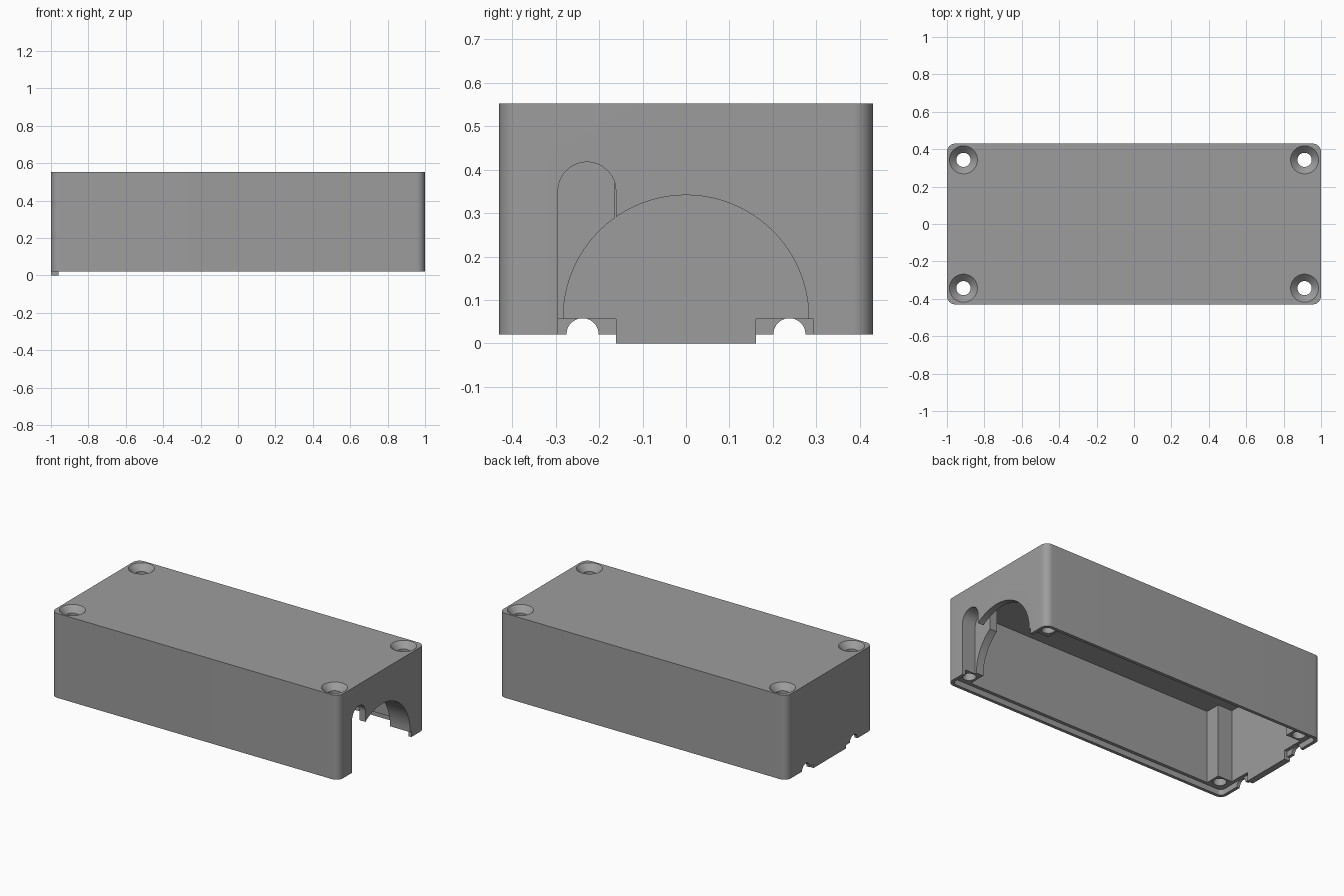
import bpy, bmesh, math

if "Cube" in bpy.data.objects:
    bpy.data.objects.remove(bpy.data.objects["Cube"])

LEN, WID = 1.0, 0.43        # half length, half width
Z0, Z1 = 0.021, 0.552       # rim and top heights
STEP = 0.056                # height of the lip step
CEIL = 0.512                # inner ceiling
WALL, LIP = 0.04, 0.02

gray = bpy.data.materials.new("plain gray")
gray.diffuse_color = (0.335, 0.335, 0.335, 1)
gray.use_nodes = True
gray.node_tree.nodes["Principled BSDF"].inputs["Base Color"].default_value = gray.diffuse_color


def extruded(name, pts, direction):
    """Closed solid from a 3D outline swept along a direction."""
    bm = bmesh.new()
    face = bm.faces.new([bm.verts.new(p) for p in pts])
    res = bmesh.ops.extrude_face_region(bm, geom=[face])
    verts = [v for v in res["geom"] if isinstance(v, bmesh.types.BMVert)]
    bmesh.ops.translate(bm, verts=verts, vec=direction)
    bmesh.ops.recalc_face_normals(bm, faces=bm.faces)
    me = bpy.data.meshes.new(name)
    bm.to_mesh(me)
    bm.free()
    me.materials.append(gray)
    ob = bpy.data.objects.new(name, me)
    bpy.context.collection.objects.link(ob)
    return ob


def rounded(hx, hy, r, z, n=10):
    """Rounded rectangle outline."""
    pts = []
    for k, (sx, sy) in enumerate([(1, 1), (-1, 1), (-1, -1), (1, -1)]):
        for i in range(n + 1):
            a = math.pi / 2 * (k + i / n)
            pts.append((sx * (hx - r) + r * math.cos(a),
                        sy * (hy - r) + r * math.sin(a), z))
    return pts


def box(name, x0, x1, y0, y1, z0, z1):
    return extruded(name, [(x0, y0, z0), (x1, y0, z0), (x1, y1, z0), (x0, y1, z0)],
                    (0, 0, z1 - z0))


def arch(name, x0, x1, y, z, r, bottom, n=48):
    """Round-topped opening running along x."""
    pts = [(x0, y + r * math.cos(math.pi * i / n), z + r * math.sin(math.pi * i / n))
           for i in range(n + 1)]
    pts += [(x0, y - r, bottom), (x0, y + r, bottom)]
    return extruded(name, pts, (x1 - x0, 0, 0))


def cone(name, x, y, z0, z1, r0, r1):
    bpy.ops.mesh.primitive_cone_add(vertices=40, radius1=r0, radius2=r1, depth=z1 - z0,
                                    location=(x, y, (z0 + z1) / 2))
    ob = bpy.context.object
    ob.name = name
    ob.data.materials.append(gray)
    return ob


def combine(target, tool, op="DIFFERENCE"):
    mod = target.modifiers.new(op.lower(), "BOOLEAN")
    mod.operation, mod.solver, mod.object = op, "EXACT", tool
    bpy.ops.object.select_all(action="DESELECT")
    bpy.context.view_layer.objects.active = target
    target.select_set(True)
    bpy.ops.object.modifier_apply(modifier=mod.name)
    bpy.data.objects.remove(tool, do_unlink=True)


# Outer shell
cover = extruded("enclosure_cover", rounded(LEN, WID, 0.045, Z0), (0, 0, Z1 - Z0))

# Cavity leaves square bosses at the closed end and wider blocks at the open end
bx, by, wide = 0.86, 0.295, 0.165
ix, iy = LEN - WALL, WID - WALL
cavity = [(ix, -wide), (ix, wide), (bx, wide), (bx, iy), (-bx, iy), (-bx, by),
          (-ix, by), (-ix, -by), (-bx, -by), (-bx, -iy), (bx, -iy), (bx, -wide)]
combine(cover, extruded("cavity", [(x, y, -0.05) for x, y in cavity], (0, 0, CEIL + 0.05)))

# Stepped lip around the rim
combine(cover, extruded("lip_recess", rounded(LEN - LIP, WID - LIP, 0.028, -0.05),
                        (0, 0, STEP + 0.05)))

# Tongue on the closed end
combine(cover, box("end_tongue", -LEN, -ix, -0.161, 0.161, 0.0, STEP + 0.005), "UNION")

# Half-round cable notches beside the tongue
for y in (-0.238, 0.238):
    combine(cover, arch("cable_notch", -1.1, -0.9, y, Z0, 0.037, -0.05, 24))

# Openings in the other end: wide foot, deep arch through the blocks, shallower slot
combine(cover, box("foot_cut", ix - 0.02, 1.1, -0.294, 0.294, -0.05, STEP))
combine(cover, arch("arch_cut", 0.8, 1.1, 0, STEP + 0.003, 0.2825, -0.05))
combine(cover, arch("slot_cut", 0.91, 1.1, -0.228, 0.351, 0.0665, -0.05, 32))

# Countersunk screw holes
for x in (-0.912, 0.912):
    for y in (-0.343, 0.343):
        combine(cover, cone("screw_hole", x, y, -0.1, 0.7, 0.038, 0.038))
        combine(cover, cone("countersink", x, y, Z1 - 0.037, Z1 + 0.01, 0.038, 0.085))

bpy.ops.object.select_all(action="DESELECT")
bpy.context.view_layer.objects.active = cover
cover.select_set(True)
bpy.ops.object.shade_smooth_by_angle(angle=math.radians(30))
